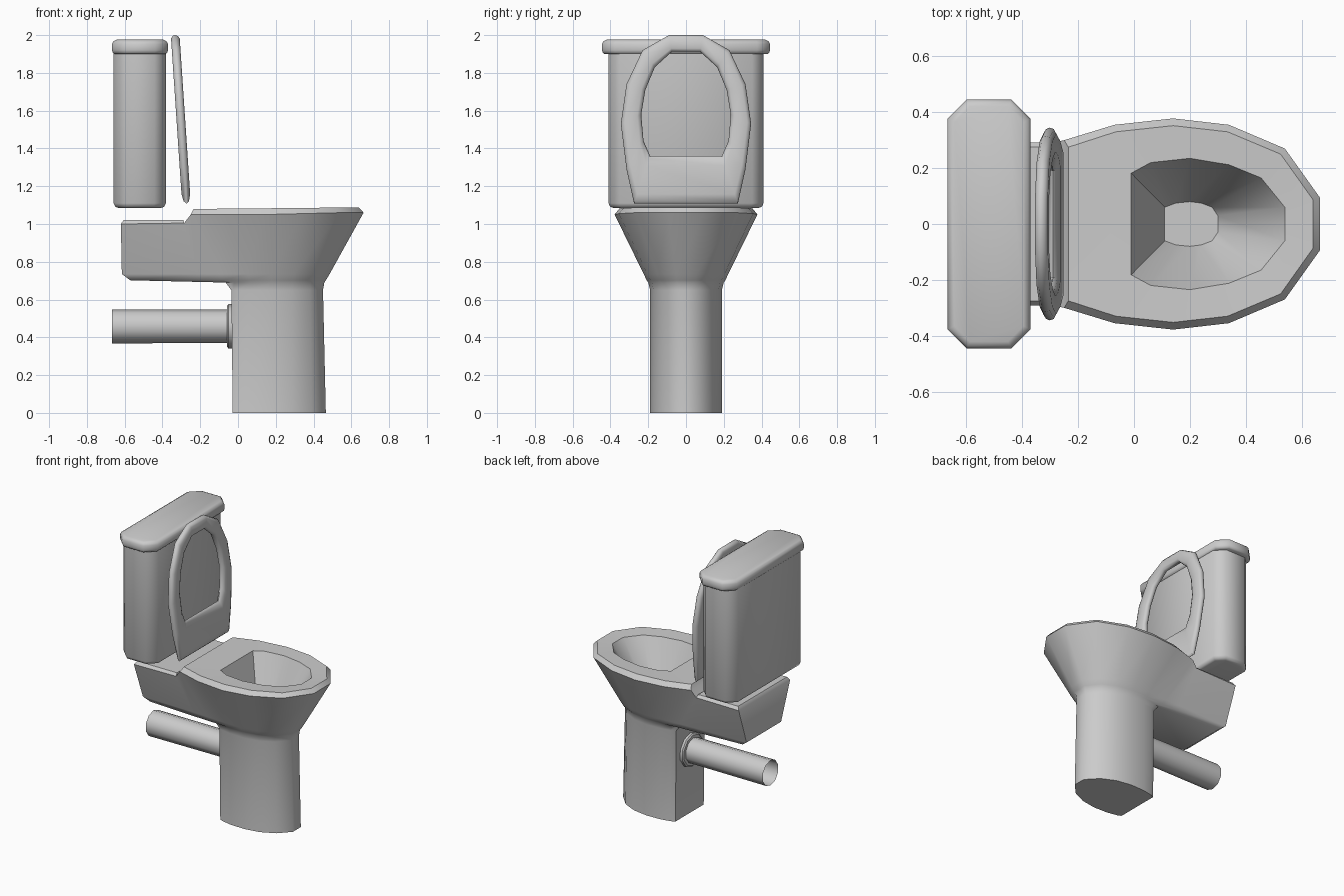
import bpy, bmesh, math

if "Cube" in bpy.data.objects:
    bpy.data.objects.remove(bpy.data.objects["Cube"])


def finish(name, bm, angle=40):
    bmesh.ops.recalc_face_normals(bm, faces=bm.faces)
    me = bpy.data.meshes.new(name)
    bm.to_mesh(me)
    bm.free()
    ob = bpy.data.objects.new(name, me)
    bpy.context.collection.objects.link(ob)
    bpy.ops.object.select_all(action='DESELECT')
    ob.select_set(True)
    bpy.context.view_layer.objects.active = ob
    bpy.ops.object.shade_smooth_by_angle(angle=math.radians(angle))
    return ob


def ring(bm, pts):
    return [bm.verts.new(p) for p in pts]


def mirrored(half):
    """Closed outline from the +y half."""
    return half + [(x, -y, z) for x, y, z in reversed(half)]


def bridge(bm, a, b):
    n = len(a)
    for i in range(n):
        j = (i + 1) % n
        bm.faces.new((a[i], a[j], b[j], b[i]))


def loft(bm, outlines):
    rings = [ring(bm, o) for o in outlines]
    for a, b in zip(rings, rings[1:]):
        bridge(bm, a, b)
    return rings


def level(z, xy):
    return mirrored([(x, y, z) for x, y in xy])


# Bowl: pedestal flaring into rim and rear shelf
bm = bmesh.new()
foot = [(.465, .045), (.39, .125), (.29, .172), (.18, .19), (.07, .186), (0, .172), (-.02, .163), (-.028, .16)]
neck = [(.45, .045), (.38, .125), (.285, .172), (.18, .19), (.07, .186), (0, .174), (-.025, .165), (-.035, .16)]
fillet = [(.457, .047), (.385, .132), (.287, .18), (.18, .2), (.065, .197), (-.02, .182), (-.05, .172), (-.065, .165)]
belly = [(.465, .05), (.392, .14), (.292, .188), (.178, .208), (.06, .206), (-.08, .2), (-.2, .195), (-.57, .175)]
flare = [(.485, .054), (.408, .152), (.297, .204), (.175, .224), (.05, .22), (-.1, .21), (-.21, .205), (-.615, .195)]
rim = [(.665, .095, 1.06), (.54, .27, 1.06), (.34, .355, 1.055), (.14, .378, 1.05), (-.07, .355, 1.05),
       (-.25, .3, 1.05), (-.285, .293, 1.005), (-.62, .29, 1.0)]
rings = loft(bm, [level(0, foot), level(.65, neck), level(.69, fillet),
                  level(.702, belly), level(.735, flare), mirrored(rim)])
bm.faces.new(rings[0])
outer = rings[-1]

# Rim top, opening and basin
lip = [(.64, .088, 1.088), (.525, .25, 1.087), (.335, .33, 1.085), (.14, .352, 1.083), (-.065, .33, 1.081), (-.235, .275, 1.08)]
hole = [(.54, .06), (.455, .165), (.34, .212), (.2, .235), (.06, .22), (-.01, .182)]
drain = [(.3, .03), (.28, .06), (.24, .075), (.2, .08), (.15, .075), (.11, .06)]
inner = loft(bm, [mirrored(lip), level(1.08, hole), level(.72, drain)])
bm.faces.new(inner[-1])
bridge(bm, outer[:6] + outer[10:], inner[0])

# Step down to the rear shelf, with a softened shelf edge
shelf = ring(bm, mirrored([(-.29, .275, 1.022), (-.605, .275, 1.022)]))
bridge(bm, outer[6:10], shelf)
bm.faces.new(shelf)
bm.faces.new((outer[5], outer[6], outer[9], outer[10]))
finish("bowl", bm, 48)


# Tank and its lid: stacked chamfered rectangles
def stack(name, cx, hx, hy, chamfer, levels):
    bm = bmesh.new()
    outlines = []
    for z, inset in levels:
        a, b = hx - inset, hy - inset
        c = chamfer - inset * .5
        outlines.append(mirrored([(cx + a, b - c, z), (cx + a - c, b, z), (cx - a + c, b, z), (cx - a, b - c, z)]))
    rings = loft(bm, outlines)
    bm.faces.new(rings[0])
    bm.faces.new(rings[-1])
    return finish(name, bm, 50)


stack("tank", -.52, .138, .41, .06, [(1.085, .025), (1.092, .008), (1.11, 0), (1.91, 0)])
stack("tank_lid", -.519, .148, .445, .068,
      [(1.9, .014), (1.907, .004), (1.92, 0), (1.953, 0), (1.968, .008), (1.976, .024)])

# Raised seat: rounded section swept between outer and inner outline
bm = bmesh.new()
out_half = [(.09, 2.0), (.23, 1.92), (.315, 1.74), (.345, 1.53), (.315, 1.29), (.275, 1.108)]
in_half = [(.075, 1.912), (.165, 1.83), (.215, 1.71), (.237, 1.58), (.225, 1.44), (.19, 1.36)]
section = [(0, 0), (.05, .014), (.2, .023), (.8, .023), (.95, .014), (1, 0),
           (.95, -.014), (.8, -.023), (.2, -.023), (.05, -.014)]
outlines = []
for t, d in section:
    half = []
    for (y0, z0), (y1, z1) in zip(out_half, in_half):
        z = z0 + (z1 - z0) * t
        half.append((-.273 - (z - 1.11) * .067 + d, y0 + (y1 - y0) * t, z))
    outlines.append(mirrored(half))
rings = loft(bm, outlines)
bridge(bm, rings[-1], rings[0])
finish("seat", bm, 50)


# Waste pipe (open end) and collar
def tube(name, stations, sides=10):
    bm = bmesh.new()
    loft(bm, [[(x, r * math.cos(math.tau * (i + .5) / sides), .458 + r * math.sin(math.tau * (i + .5) / sides))
               for i in range(sides)] for x, r in stations])
    return finish(name, bm, 40)


tube("waste_pipe", [(-.668, .09), (-.03, .088)])
tube("pipe_collar", [(-.058, .085), (-.058, .108), (-.05, .118), (-.025, .118)])
